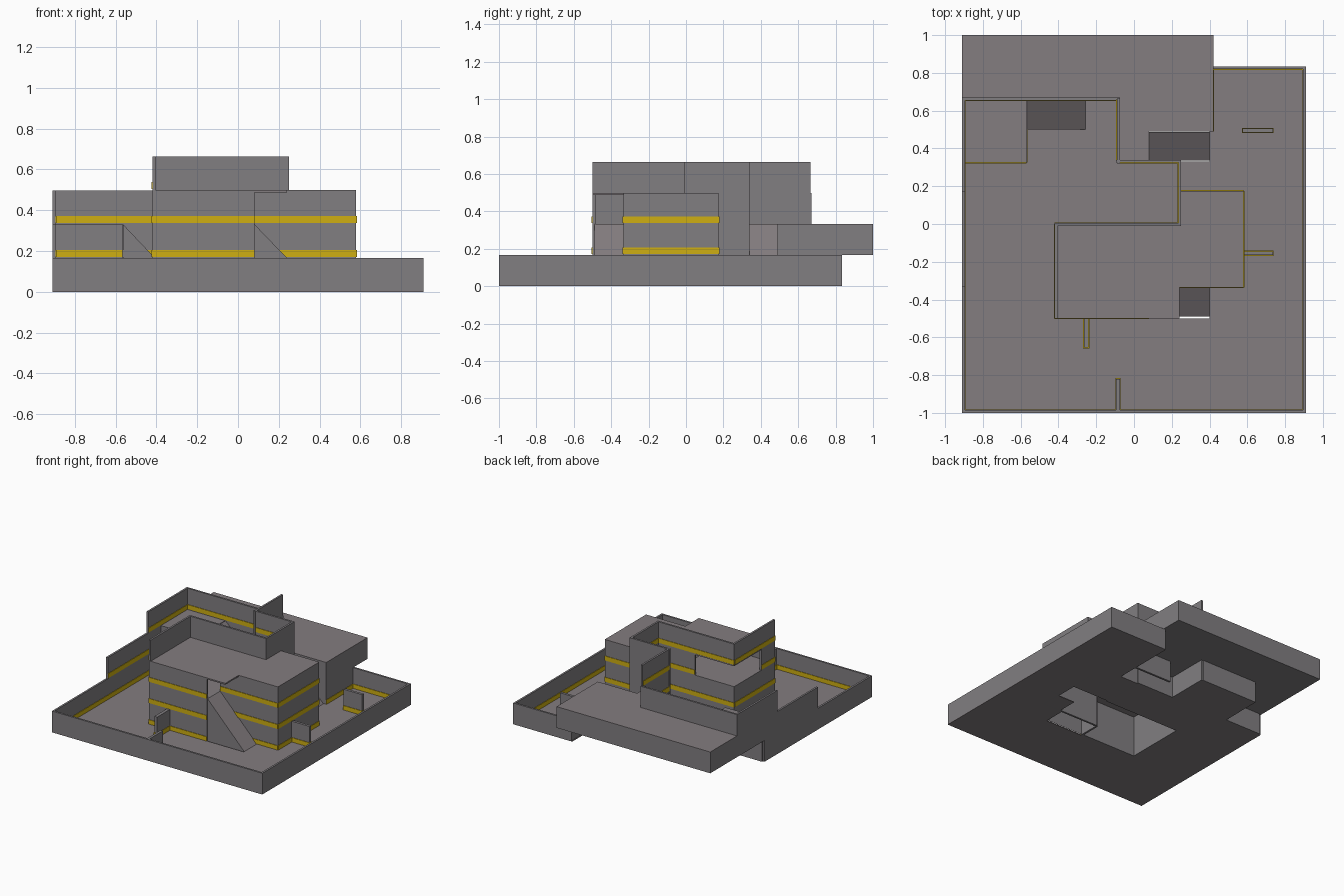
import bpy, bmesh
from mathutils import Vector

if "Cube" in bpy.data.objects:
    bpy.data.objects.remove(bpy.data.objects["Cube"], do_unlink=True)

H = 0.166      # storey height
T = 0.015      # wall thickness
STRIP = 0.04   # height of the yellow skirting
PLATE = 0.004  # thickness of the skirting


def material(name, rgb):
    m = bpy.data.materials.new(name)
    m.use_nodes = True
    m.diffuse_color = (*rgb, 1)
    m.node_tree.nodes["Principled BSDF"].inputs["Base Color"].default_value = (*rgb, 1)
    return m


MATS = [material("wall grey", (0.22, 0.21, 0.22)),
        material("floor grey", (0.23, 0.205, 0.215)),
        material("skirting yellow", (0.62, 0.43, 0.006))]
WALL, FLOOR, YELLOW = range(3)


def add_box(bm, x0, y0, z0, x1, y1, z1, mat, top=None):
    x0, x1 = sorted((x0, x1))
    y0, y1 = sorted((y0, y1))
    made = bmesh.ops.create_cube(bm, size=1)["verts"]
    for v in made:
        v.co = Vector((x1 if v.co.x > 0 else x0,
                       y1 if v.co.y > 0 else y0,
                       z1 if v.co.z > 0 else z0))
    for f in {f for v in made for f in v.link_faces}:
        f.normal_update()
        f.material_index = top if top is not None and f.normal.z > 0.5 else mat


def finish(name, bm):
    mesh = bpy.data.meshes.new(name)
    bmesh.ops.recalc_face_normals(bm, faces=bm.faces)
    bm.to_mesh(mesh)
    bm.free()
    for m in MATS:
        mesh.materials.append(m)
    obj = bpy.data.objects.new(name, mesh)
    bpy.context.scene.collection.objects.link(obj)
    return obj


def wall(name, p, q, low, high, ext=0, strips=True):
    """Wall whose visible face is on the right of the path p to q."""
    bm = bmesh.new()
    p, q = Vector(p), Vector(q)
    d = (q - p).normalized()
    n = Vector((d.y, -d.x))
    a, b = p - d * ext, q + d * ext - n * T
    add_box(bm, a.x, a.y, low * H, b.x, b.y, high * H, WALL)
    if strips:
        b = q + n * PLATE
        for k in range(low, high):
            add_box(bm, p.x, p.y, k * H + 0.005, b.x, b.y, k * H + STRIP, YELLOW)
    finish(name, bm)


def slabs(name, rects, z0, z1, mat=FLOOR, top=None):
    bm = bmesh.new()
    for x0, y0, x1, y1 in rects:
        add_box(bm, x0, y0, z0, x1, y1, z1, mat, top)
    finish(name, bm)


def ramp(name, x0, x1, y0, y1):
    """Two-storey slope with side triangles, open underneath."""
    bm = bmesh.new()
    sides = [[bm.verts.new(c) for c in ((x0, y, 0), (x1, y, 0), (x0, y, 2 * H))]
             for y in (y0, y1)]
    for s in sides:
        bm.faces.new(s)
    (_, b, c), (_, e, f) = sides
    bm.faces.new((b, e, f, c)).material_index = FLOOR
    finish(name, bm)


def fin(name, x0, y0, x1, y1):
    bm = bmesh.new()
    add_box(bm, x0, y0, 0, x1, y1, H, WALL)
    add_box(bm, x0 - PLATE, y0 - PLATE, 0.005, x1 + PLATE, y1 + PLATE, STRIP, YELLOW)
    finish(name, bm)


# Ground floor, left open below the house
slabs("ground_floor", [
    (-0.91, -1, 0.91, -0.5), (-0.91, -0.5, -0.42, 0.33), (0.4, -0.5, 0.91, -0.33),
    (0.58, -0.33, 0.91, 0.33), (0.42, -0.33, 0.58, -0.17), (-0.42, 0, 0.58, 0.33),
    (0.4, 0.33, 0.91, 0.83), (-0.58, 0.33, -0.08, 0.66)], 0, 0.006)

# Yard walls, the right one rising in steps
E, S, N = 0.895, -0.985, 0.82
wall("yard_front_wall", (E, S), (-E, S), 0, 1, T)
wall("yard_left_wall", (E, N), (E, S), 0, 1, T)
wall("yard_back_wall", (0.42, N), (E, N), 0, 1, T)
wall("yard_inner_wall", (0.42, 0.49), (0.42, N), 0, 1)
for i, (y0, y1, low, high) in enumerate([(S, -0.33, 0, 1), (-0.33, 0.17, 0, 2),
                                         (0.17, 0.33, 0, 3), (0.33, 0.66, 1, 3)]):
    wall(f"yard_right_wall_{i + 1}", (-E, y0), (-E, y1), low, high)

# Raised rear terrace
slabs("rear_terrace", [(-0.91, 0.66, 0.42, 1), (-0.08, 0.49, 0.42, 0.66),
                       (-0.91, 0.33, -0.57, 0.66), (-0.08, 0.33, 0.08, 0.49)],
      H, 2 * H, WALL, FLOOR)
wall("terrace_lower_wall", (0.08, 0.49), (0.41, 0.49), 0, 1, 0, False)
wall("platform_front_wall", (-E, 0.325), (-0.57, 0.325), 0, 2)
wall("platform_side_wall", (-0.567, 0.325), (-0.567, 0.5), 0, 2)

# Outer faces of the house
wall("house_front_wall", (-0.42, -0.5), (0.08, -0.5), 0, 3)
wall("house_entry_wall", (0.08, -0.5), (0.08, -0.33), 0, 2, 0, False)
wall("house_recessed_wall", (0.08, -0.335), (0.58, -0.335), 0, 3)
wall("house_left_wall", (0.58, -0.335), (0.58, 0.175), 0, 3)
wall("house_back_wall", (0.58, 0.175), (0.245, 0.175), 0, 3)

# Tall walls around the court, with a corner opening on the third storey
wall("court_left_wall", (0.235, 0.325), (0.235, 0), 0, 4)
wall("court_back_wall", (-0.08, 0.325), (0.235, 0.325), 0, 4, T)
wall("court_step_wall", (-0.09, 0.66), (-0.09, 0.325), 0, 4, 0.005)
wall("court_rear_wall", (-E, 0.655), (-0.09, 0.655), 2, 3, T)
wall("pit_rear_wall", (-0.58, 0.655), (-0.09, 0.655), 0, 2)
for name, low, high, x_end, y_start in [("lower", 0, 2, -0.42, 0),
                                        ("middle", 2, 3, -0.08, -0.33),
                                        ("upper", 3, 4, -0.42, 0)]:
    wall(f"court_front_wall_{name}", (0.25, 0.005), (x_end, 0.005), low, high)
    wall(f"house_right_wall_{name}", (-0.42, y_start), (-0.42, -0.5), low, high)

# Upper room floor and roof
slabs("upper_floor", [(-0.415, -0.495, 0.08, 0)], 2 * H - 0.01, 2 * H)
slabs("roof", [(-0.415, -0.5, 0.24, -0.335), (-0.415, -0.335, 0.58, 0),
               (0.24, 0, 0.58, 0.175)], 3 * H - 0.01, 3 * H + 0.001)

# Ramps
ramp("front_ramp", 0.08, 0.4, -0.49, -0.335)
ramp("rear_ramp", 0.08, 0.4, 0.335, 0.488)
ramp("pit_ramp", -0.565, -0.25, 0.5, 0.655)

# Free-standing fins
fin("front_fin", -0.265, -0.655, -0.24, -0.5)
fin("gate_fin", -0.095, S, -0.075, -0.82)
fin("side_fin", 0.58, -0.165, 0.735, -0.145)
fin("back_fin", 0.575, 0.485, 0.735, 0.505)
